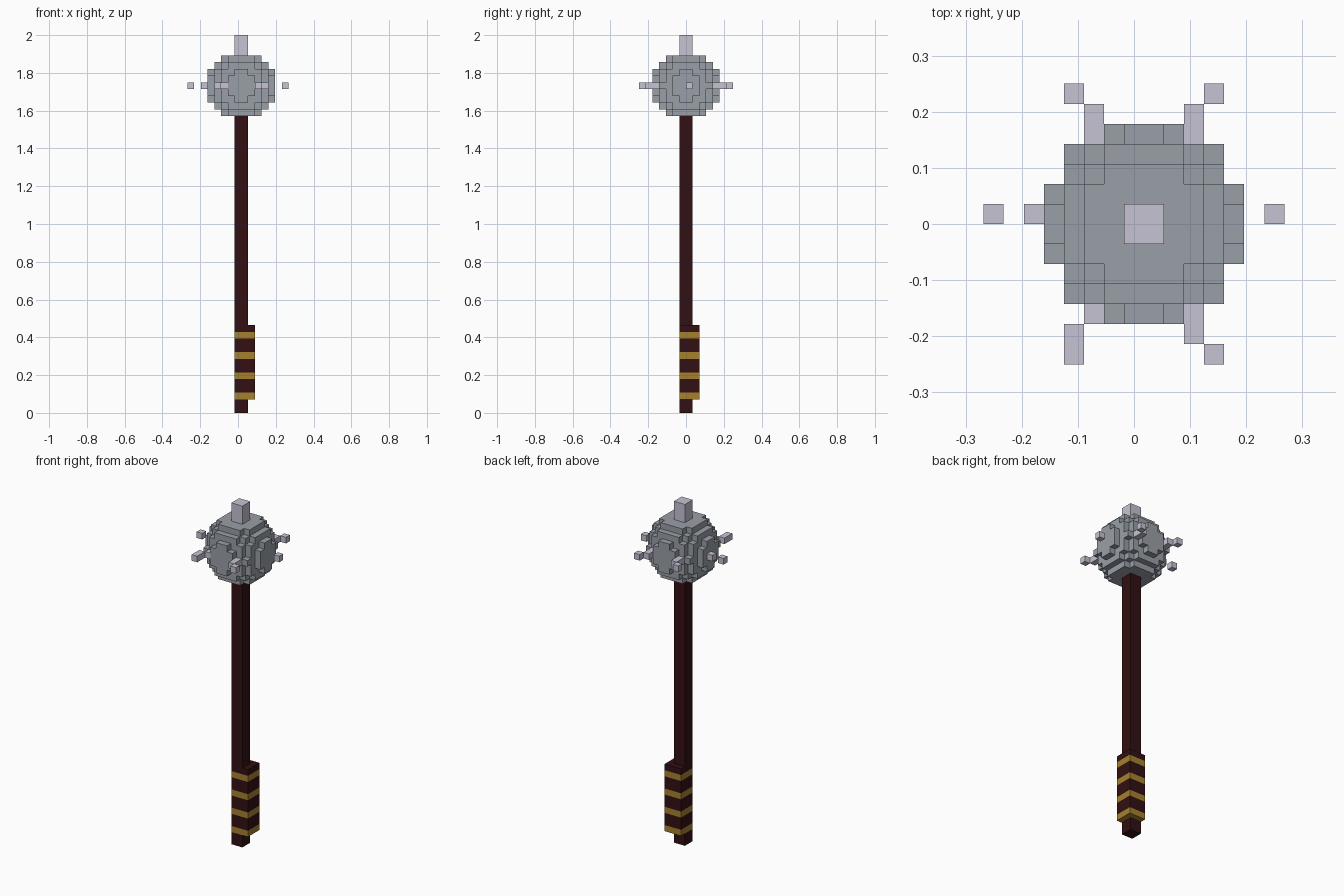
import bpy
import bmesh
from mathutils import Vector
from itertools import product

if "Cube" in bpy.data.objects:
    bpy.data.objects.remove(bpy.data.objects["Cube"])

V = 2 / 56                      # size of one voxel


def material(name, srgb):
    lin = [((c / 255 + 0.055) / 1.055) ** 2.4 if c > 10 else c / 255 / 12.92 for c in srgb]
    m = bpy.data.materials.new(name)
    m.diffuse_color = (*lin, 1)
    m.use_nodes = True
    m.node_tree.nodes["Principled BSDF"].inputs["Base Color"].default_value = m.diffuse_color
    return m


STEEL = material("steel grey", (154, 160, 168))
SPIKE = material("pale spike metal", (198, 196, 212))
WOOD = material("dark brown wood", (50, 16, 18))
GOLD = material("gold band", (166, 129, 46))

DIRS = [Vector(d) for d in ((1, 0, 0), (-1, 0, 0), (0, 1, 0), (0, -1, 0), (0, 0, 1), (0, 0, -1))]


def box(x, y, z):
    """Cells of a block, each axis given as (start, end)."""
    return set(product(range(*x), range(*y), range(*z)))


def voxels(name, cells, mats, rule=lambda c: 0):
    """Mesh the exposed faces of a cell set; rule gives the material per cell."""
    bm = bmesh.new()
    for c in sorted(cells):
        mid = Vector((c[0], c[1] + 0.5, c[2] + 0.5))     # x cells are centred on integers
        for d in DIRS:
            if tuple(int(a + b) for a, b in zip(c, d)) in cells:
                continue
            u = Vector((d.y, d.z, d.x))
            w = d.cross(u)
            pts = [mid + (d + u * i + w * j) / 2 for i, j in ((1, 1), (-1, 1), (-1, -1), (1, -1))]
            f = bm.faces.new([bm.verts.new(p * V) for p in pts])
            f.material_index = rule(c)
    bmesh.ops.remove_doubles(bm, verts=bm.verts, dist=V / 100)
    me = bpy.data.meshes.new(name)
    bm.to_mesh(me)
    bm.free()
    for m in mats:
        me.materials.append(m)
    ob = bpy.data.objects.new(name, me)
    bpy.context.collection.objects.link(ob)
    return ob


# Shaft, split around the grip
voxels("shaft", box((0, 2), (-1, 1), (13, 44)), [WOOD])
voxels("pommel", box((0, 2), (-1, 1), (0, 2)), [WOOD])

# Grip with a gold band every third layer
voxels("grip", box((0, 3), (-1, 2), (2, 13)), [WOOD, GOLD],
       lambda c: 1 if c[2] % 3 == 2 else 0)

# Ball head: cells whose centre lies within five voxels of the middle
ball = {c for c in box((-4, 6), (-5, 5), (44, 53))
        if (c[0] - 0.5) ** 2 + (c[1] + 0.5) ** 2 + (c[2] - 48) ** 2 <= 25}
voxels("ball_head", ball, [STEEL])

# Top spike and the ring of broken side spikes
voxels("top_spike", box((0, 2), (-1, 1), (53, 56)), [SPIKE])
side = [(-7, 0), (-5, 0), (7, 0),
        (-3, 6), (-2, 5), (-2, 4), (3, 4), (3, 5), (4, 6),
        (-3, -7), (-3, -6), (-2, -5), (3, -5), (3, -6), (4, -7)]
voxels("side_spikes", {(x, y, 48) for x, y in side}, [SPIKE])
